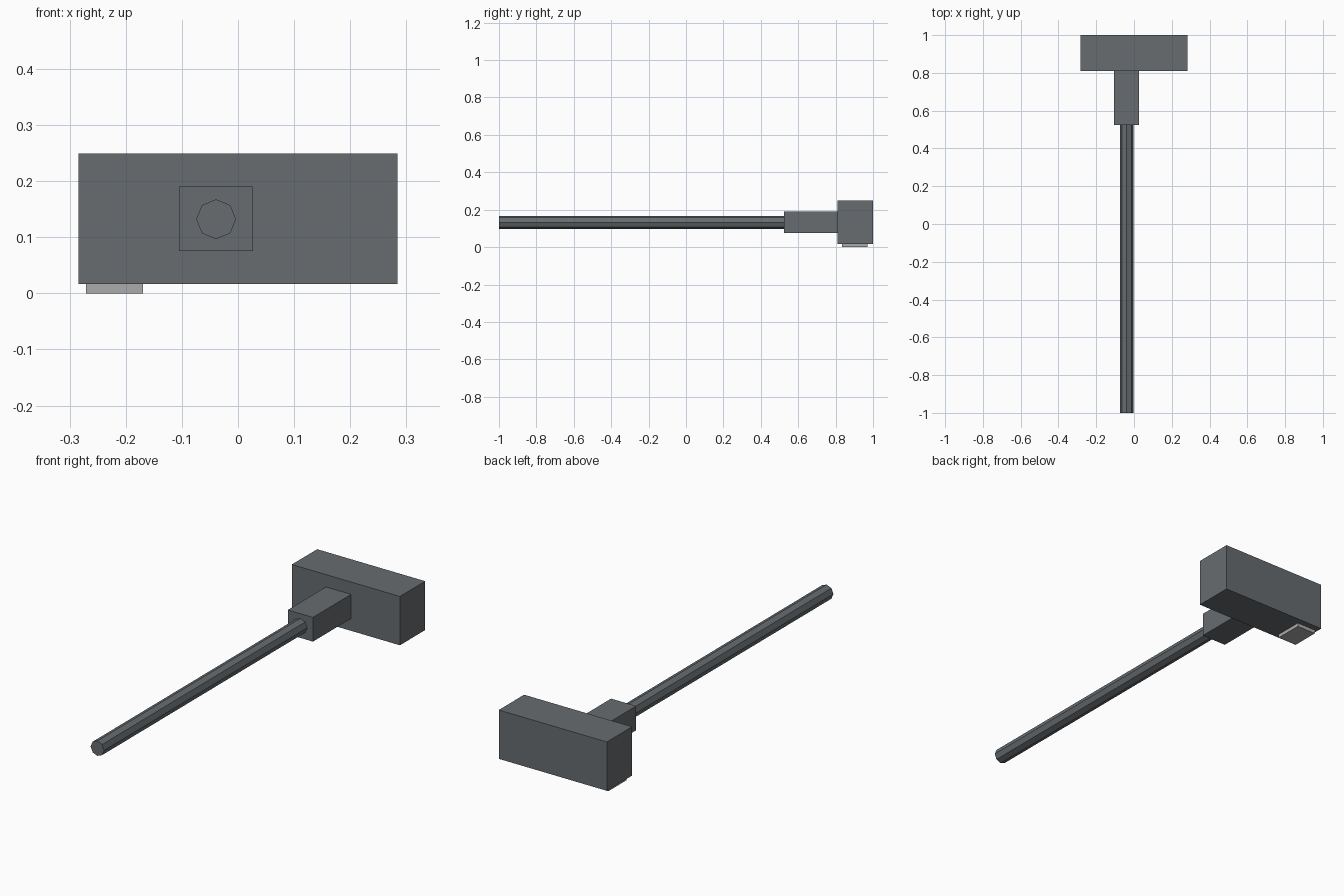
import bpy
import math
from mathutils import Vector

cube = bpy.data.objects.get("Cube")
if cube:
    bpy.data.objects.remove(cube, do_unlink=True)


def make_material(name, colour):
    mat = bpy.data.materials.new(name)
    mat.use_nodes = True
    mat.diffuse_color = colour
    mat.node_tree.nodes["Principled BSDF"].inputs["Base Color"].default_value = colour
    return mat


slate = make_material("slate grey", (0.135, 0.15, 0.16, 1))
pale = make_material("pale grey", (0.41, 0.41, 0.41, 1))


def box(name, low, high, mat):
    low, high = Vector(low), Vector(high)
    bpy.ops.mesh.primitive_cube_add(size=1, location=(low + high) / 2)
    obj = bpy.context.object
    obj.name = name
    obj.scale = high - low
    bpy.ops.object.transform_apply(location=False, rotation=False, scale=True)
    obj.data.materials.append(mat)
    return obj


# Head block, the collar in front of it and the thin pad underneath
box("head_block", (-0.284, 0.81, 0.017), (0.284, 1.0, 0.249), slate)
box("collar", (-0.105, 0.524, 0.075), (0.027, 0.81, 0.19), slate)
box("foot_pad", (-0.271, 0.833, 0.0), (-0.169, 0.97, 0.017), pale)

# Eight-sided rod running forward from the collar
rod_start, rod_end = -1.0, 0.524
bpy.ops.mesh.primitive_cylinder_add(
    vertices=8, radius=0.0355, depth=rod_end - rod_start,
    location=(-0.039, (rod_start + rod_end) / 2, 0.132),
    rotation=(math.pi / 2, 0, 0))
rod = bpy.context.object
rod.name = "rod"
rod.data.materials.append(slate)
